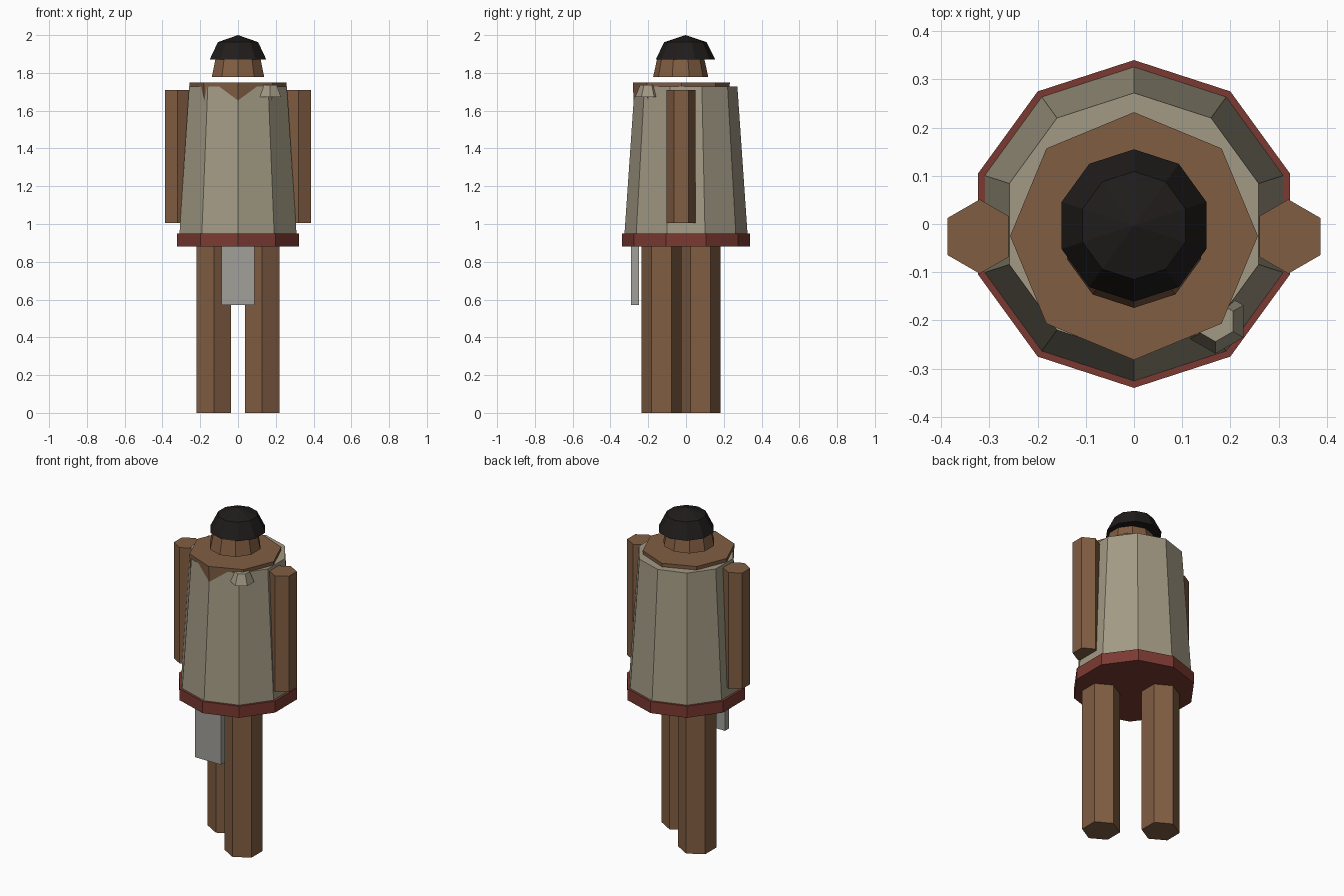
import bpy, bmesh
from math import sin, cos, pi

if "Cube" in bpy.data.objects:
    bpy.data.objects.remove(bpy.data.objects["Cube"])


def mat(name, rgb):
    m = bpy.data.materials.new(name)
    m.diffuse_color = (*rgb, 1)
    m.use_nodes = True
    m.node_tree.nodes["Principled BSDF"].inputs["Base Color"].default_value = m.diffuse_color
    return m


brown = mat("brown", (0.22, 0.11, 0.055))
tan = mat("tan", (0.36, 0.32, 0.23))
red = mat("red", (0.2, 0.042, 0.032))
black = mat("black", (0.014, 0.012, 0.011))
grey = mat("grey", (0.36, 0.35, 0.32))


def finish(bm, name, material):
    bmesh.ops.recalc_face_normals(bm, faces=bm.faces)
    me = bpy.data.meshes.new(name)
    bm.to_mesh(me)
    bm.free()
    me.materials.append(material)
    ob = bpy.data.objects.new(name, me)
    bpy.context.collection.objects.link(ob)
    return ob


def lathe(name, material, sides, x, y, profile):
    """Closed faceted solid from (radius, z) rings, one vertex pointing to +y."""
    bm = bmesh.new()
    rings = []
    for r, z in profile:
        if r == 0:
            rings.append([bm.verts.new((x, y, z))] * sides)
        else:
            rings.append([bm.verts.new((x + r * sin(2 * pi * i / sides),
                                        y + r * cos(2 * pi * i / sides), z))
                          for i in range(sides)])
    for a, b in zip(rings, rings[1:]):
        for i in range(sides):
            j = (i + 1) % sides
            quad = [a[i], a[j], b[j], b[i]]
            bm.faces.new(list(dict.fromkeys(quad)))
    for ring, (r, _) in ((rings[0], profile[0]), (rings[-1], profile[-1])):
        if r > 0:
            bm.faces.new(ring)
    return finish(bm, name, material)


# Clothing and torso
lathe("tunic", tan, 10, 0, 0, [(0.33, 0.885), (0.272, 1.728)])
lathe("belt_hem", red, 10, 0, 0, [(0.34, 0.88), (0.34, 0.95)])
lathe("torso", brown, 8, 0, -0.025, [(0.215, 0.92), (0.257, 1.75)])

# Striding legs and hanging arms
for side, s in (("right", 1), ("left", -1)):
    leg_y = -0.027 - s * 0.103
    lathe(side + "_leg", brown, 6, s * 0.128, leg_y, [(0.106, 0), (0.106, 0.95)])
    lathe(side + "_arm", brown, 6, s * 0.32, -0.026, [(0.077, 1.005), (0.077, 1.71)])

# Head floating just above the shoulders, with domed hair
lathe("head", brown, 10, 0, -0.028, [(0.146, 1.778), (0.126, 1.87), (0.1, 1.92)])
lathe("hair", black, 10, 0, -0.003, [(0.158, 1.87), (0.112, 1.963), (0, 2.0)])

# Shoulder clasp
lathe("shoulder_clasp", tan, 6, 0.169, -0.202, [(0.067, 1.673), (0.042, 1.735)])

# Front cloth flap
bm = bmesh.new()
bmesh.ops.create_cube(bm, size=1)
for v in bm.verts:
    v.co = (v.co.x * 0.175, v.co.y * 0.04 - 0.27, v.co.z * 0.34 + 0.74)
finish(bm, "front_flap", grey)
